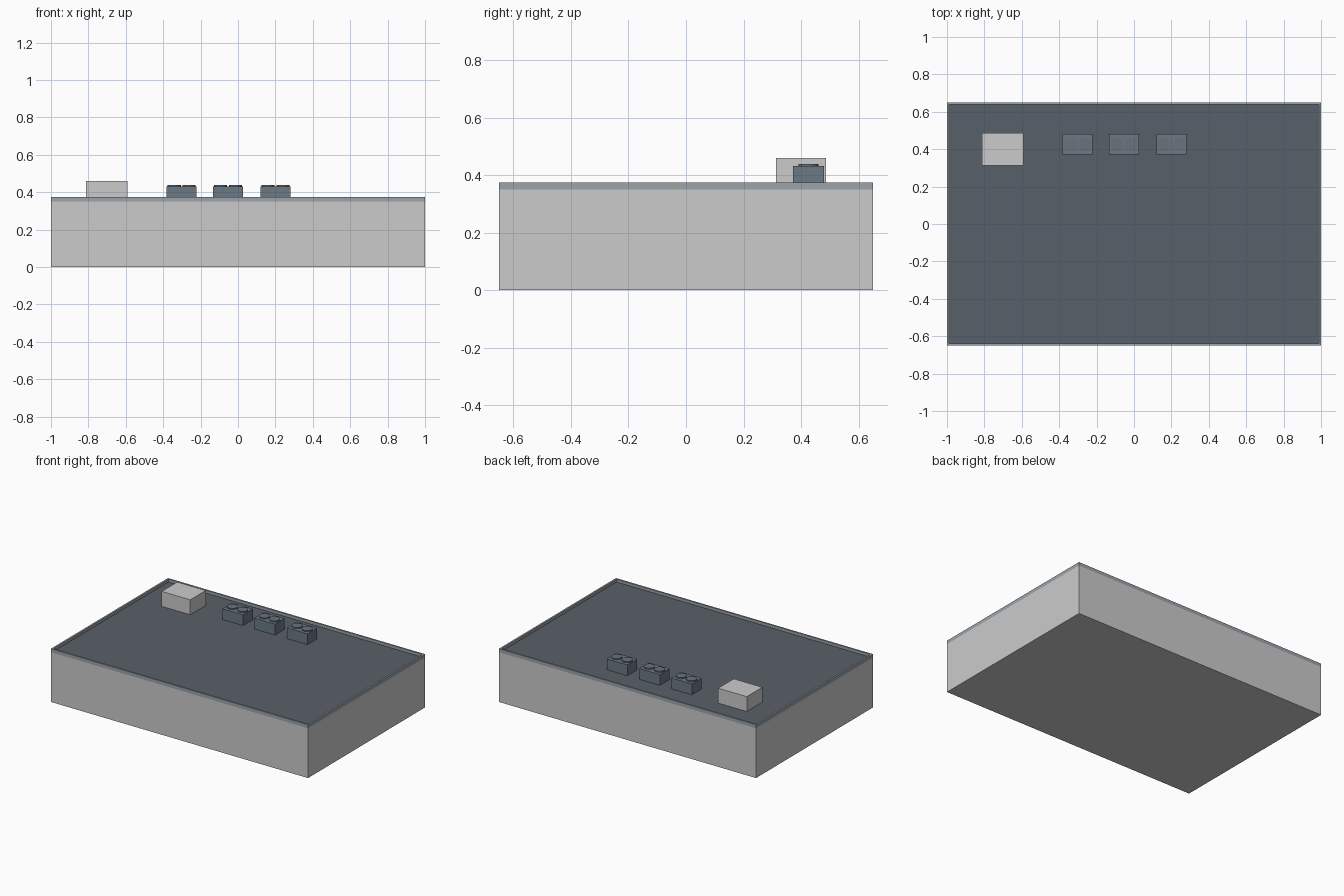
import bpy, bmesh
from mathutils import Matrix

if "Cube" in bpy.data.objects:
    bpy.data.objects.remove(bpy.data.objects["Cube"])


def material(name, rgb):
    m = bpy.data.materials.new(name)
    m.diffuse_color = (*rgb, 1)
    m.use_nodes = True
    m.node_tree.nodes["Principled BSDF"].inputs["Base Color"].default_value = m.diffuse_color
    return m


COPING = material("coping_grey", (0.33, 0.37, 0.41))
ROOF = material("roof_slate", (0.098, 0.117, 0.138))
UNIT = material("unit_slate", (0.15, 0.19, 0.23))
FAN = material("fan_slate", (0.14, 0.175, 0.21))


def finish(bm, name, mat=None):
    me = bpy.data.meshes.new(name)
    bm.to_mesh(me)
    bm.free()
    ob = bpy.data.objects.new(name, me)
    if mat:
        me.materials.append(mat)
    bpy.context.collection.objects.link(ob)
    return ob


def cube(lo, hi):
    bm = bmesh.new()
    size = [b - a for a, b in zip(lo, hi)]
    mid = [(a + b) / 2 for a, b in zip(lo, hi)]
    bmesh.ops.create_cube(bm, size=1, matrix=Matrix.Translation(mid) @ Matrix.Diagonal((*size, 1)))
    return bm


def box(name, lo, hi, mat=None):
    return finish(cube(lo, hi), name, mat)


HX, HY = 1.0, 0.65
ROOF_Z, TOP_Z, RIM = 0.355, 0.375, 0.012

# Main building block
box("building_body", (-HX, -HY, 0), (HX, HY, 0.35))

# Parapet: a thin ring around the roof edge
bm = cube((-HX, -HY, 0.35), (HX, HY, TOP_Z))
bm.normal_update()
bottom = [f for f in bm.faces if f.normal.z < -0.9]
top = [f for f in bm.faces if f.normal.z > 0.9]
bmesh.ops.delete(bm, geom=bottom, context='FACES_ONLY')
bmesh.ops.inset_region(bm, faces=top, thickness=RIM, use_even_offset=True)
sunk = bmesh.ops.extrude_face_region(bm, geom=top)["geom"]
bmesh.ops.translate(bm, vec=(0, 0, ROOF_Z - TOP_Z),
                    verts=[g for g in sunk if isinstance(g, bmesh.types.BMVert)])
inner = [g for g in sunk if isinstance(g, bmesh.types.BMFace)]
bmesh.ops.delete(bm, geom=inner + [f for f in top if f.is_valid], context='FACES_ONLY')
bmesh.ops.recalc_face_normals(bm, faces=bm.faces)
finish(bm, "parapet", COPING)

# Recessed roof deck
box("roof_deck", (-HX + RIM, -HY + RIM, 0.35), (HX - RIM, HY - RIM, ROOF_Z), ROOF)

# Stair access block
box("roof_access", (-0.813, 0.313, ROOF_Z), (-0.591, 0.486, 0.46))

# Row of rooftop cooling units, each with two fans
for i, x in enumerate((-0.301, -0.053, 0.2)):
    box(f"cooling_unit_{i + 1}", (x - 0.08, 0.372, ROOF_Z), (x + 0.08, 0.48, 0.431), UNIT)
    for side in (-1, 1):
        bm = bmesh.new()
        bmesh.ops.create_cone(bm, cap_ends=True, segments=16, radius1=0.035, radius2=0.035, depth=0.008,
                              matrix=Matrix.Translation((x + side * 0.04, 0.426, 0.435)))
        finish(bm, f"fan_{i + 1}_{'left' if side < 0 else 'right'}", FAN)
